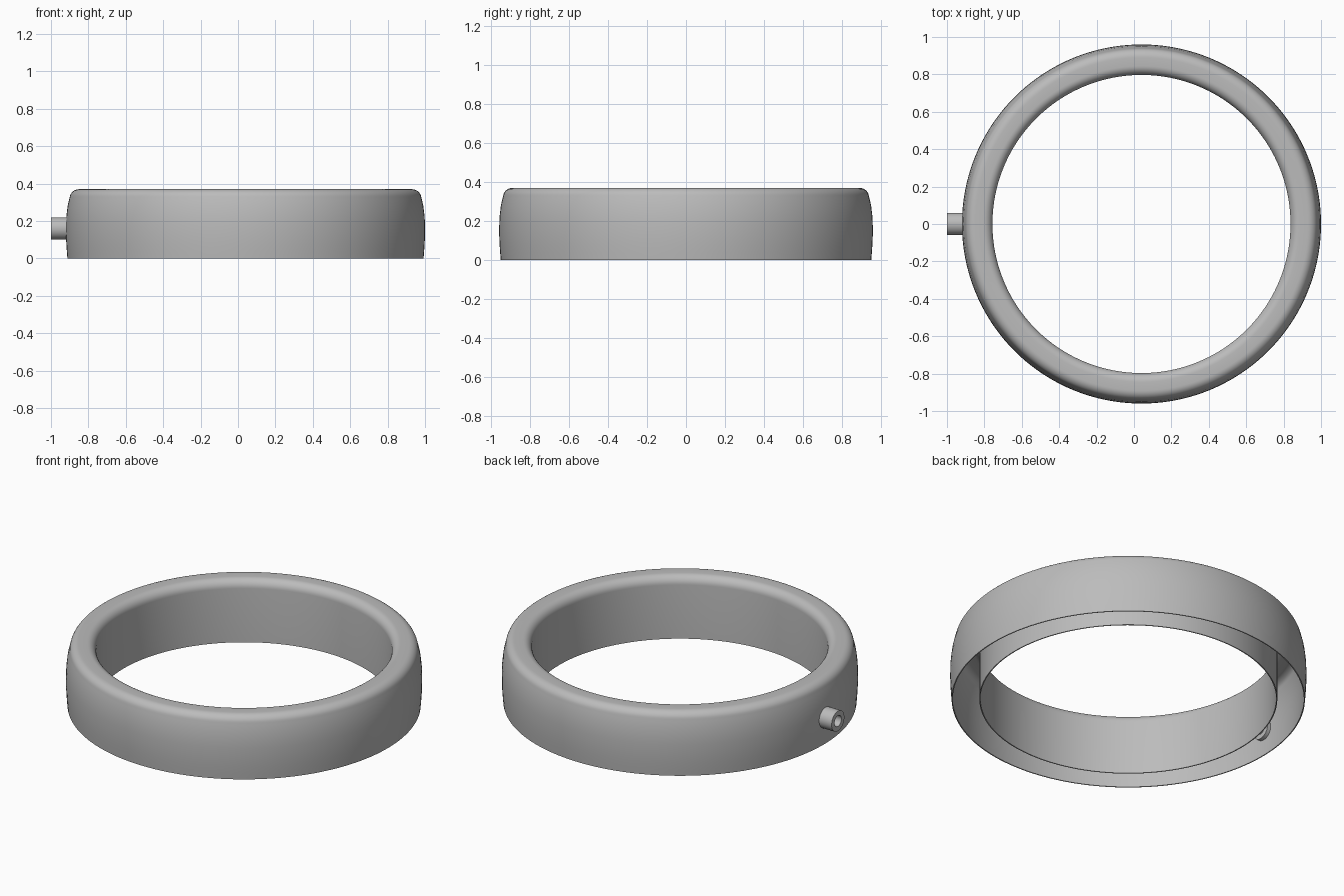
import bpy, bmesh, math
from mathutils import Vector, Matrix

cube = bpy.data.objects.get("Cube")
if cube:
    bpy.data.objects.remove(cube, do_unlink=True)

CENTRE_X = 0.04
WALL = 0.006
PORT_Z = 0.16

grey = bpy.data.materials.new("plain grey")
grey.use_nodes = True
grey.diffuse_color = (0.5, 0.5, 0.5, 1)
grey.node_tree.nodes["Principled BSDF"].inputs["Base Color"].default_value = grey.diffuse_color


def lathe(name, profile, steps, matrix):
    """Revolve a closed (radius, height) loop around z."""
    bm = bmesh.new()
    verts = [bm.verts.new((r, 0, z)) for r, z in profile]
    edges = [bm.edges.new((verts[i - 1], verts[i])) for i in range(len(verts))]
    bmesh.ops.spin(bm, geom=verts + edges, cent=(0, 0, 0), axis=(0, 0, 1),
                   angle=math.tau, steps=steps, use_merge=True)
    bmesh.ops.remove_doubles(bm, verts=bm.verts, dist=1e-5)
    bmesh.ops.recalc_face_normals(bm, faces=bm.faces)
    bm.transform(matrix)
    mesh = bpy.data.meshes.new(name)
    bm.to_mesh(mesh)
    bm.free()
    mesh.materials.append(grey)
    obj = bpy.data.objects.new(name, mesh)
    bpy.context.collection.objects.link(obj)
    return obj


def smooth(obj):
    bpy.ops.object.select_all(action='DESELECT')
    obj.select_set(True)
    bpy.context.view_layer.objects.active = obj
    bpy.ops.object.shade_smooth_by_angle(angle=math.radians(35))


def arc(cx, cz, rx, rz, start, end, n=8):
    angles = [math.radians(start + (end - start) * i / n) for i in range(n + 1)]
    return [Vector((cx + rx * math.cos(a), cz + rz * math.sin(a))) for a in angles]


# Outer skin: bulging side, rounded crown, straight bore, open underneath
skin = [Vector((0.952 + 0.008 * math.sin(math.pi * i / 8), 0.3 * i / 8)) for i in range(7)]
skin += [Vector((0.951, 0.28)), Vector((0.943, 0.315))]
skin += arc(0.89, 0.322, 0.05, 0.048, 8, 90)
skin += arc(0.845, 0.32, 0.048, 0.05, 90, 180)
skin += [Vector((0.797, 0))]

# Inner skin: the same path moved inwards by the wall thickness
inner = []
for i, p in enumerate(skin):
    t = (skin[min(i + 1, len(skin) - 1)] - skin[max(i - 1, 0)]).normalized()
    q = p + Vector((-t.y, t.x)) * WALL
    inner.append(Vector((q.x, max(q.y, 0))))
inner[0].y = inner[-1].y = 0

ring = lathe("hollow_ring", skin + inner[::-1], 160, Matrix.Translation((CENTRE_X, 0, 0)))

# Side port: a short tube pushed through the outer wall
sideways = Matrix.Translation((-1, 0, PORT_Z)) @ Matrix.Rotation(math.pi / 2, 4, 'Y')
port = lathe("side_port", [(0.032, 0), (0.06, 0), (0.06, 0.11), (0.032, 0.11)], 48, sideways)

# Opening in the outer wall behind the port
cutter = lathe("port_cutter", [(0, -0.02), (0.045, -0.02), (0.045, 0.13), (0, 0.13)], 32, sideways)
cutter.hide_render = True
cutter.hide_set(True)
cut = ring.modifiers.new("port_opening", 'BOOLEAN')
cut.operation = 'DIFFERENCE'
cut.solver = 'EXACT'
cut.object = cutter

for part in (ring, port):
    smooth(part)
